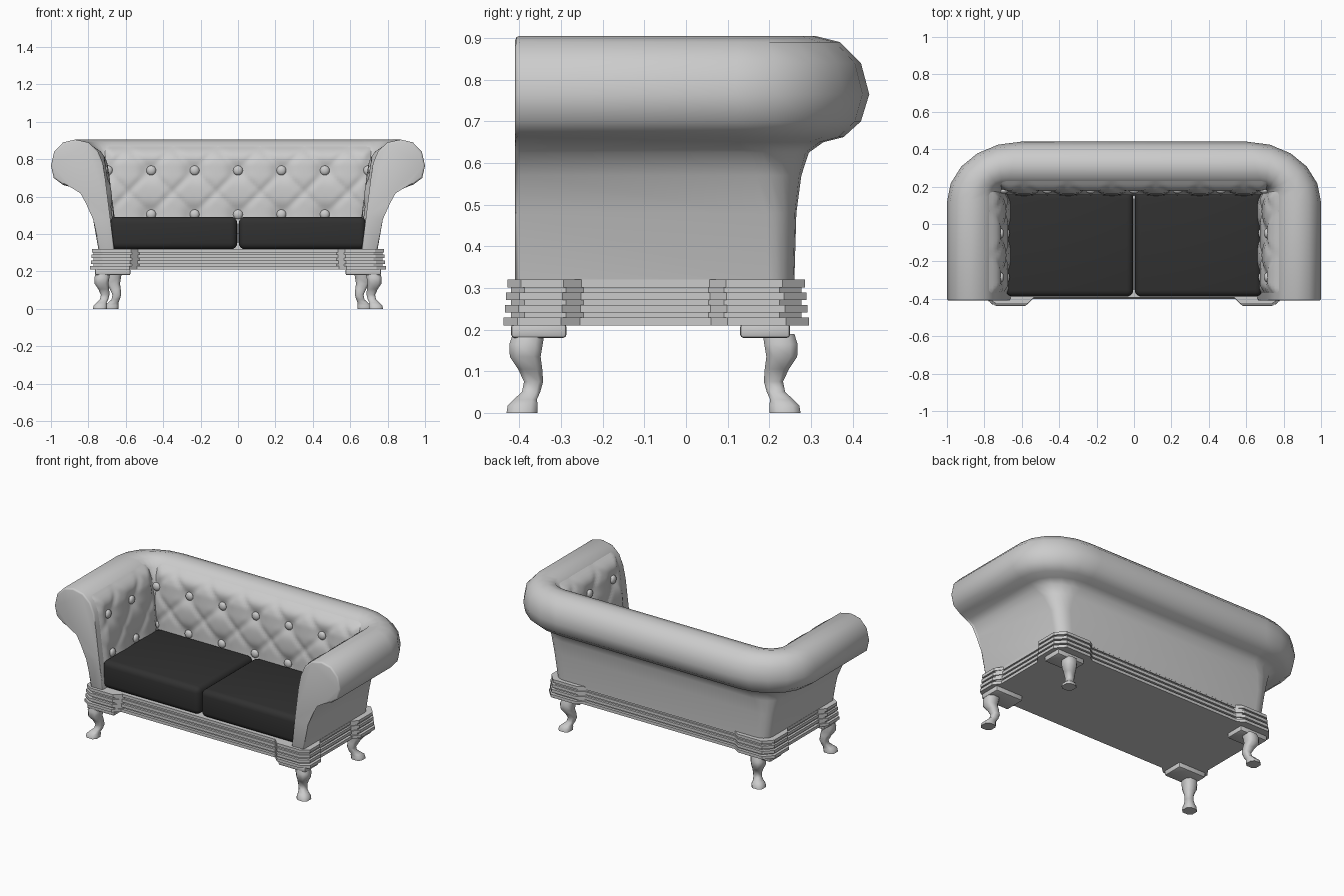
import bpy, bmesh, math
from mathutils import Vector

if "Cube" in bpy.data.objects:
    bpy.data.objects.remove(bpy.data.objects["Cube"])

# arm/back section: arm x, back y, height z, corner radius
PROFILE = [
    (.66, .17, .31, .02), (.685, .175, .5, .02), (.71, .18, .7, .02), (.722, .188, .78, .025),
    (.75, .21, .845, .05), (.80, .25, .89, .12), (.87, .31, .905, .20), (.935, .37, .89, .27),
    (.983, .42, .84, .33), (1.0, .44, .765, .36), (.985, .42, .70, .33), (.935, .378, .662, .28),
    (.875, .33, .65, .22), (.835, .295, .625, .18), (.805, .277, .57, .12),
    (.775, .265, .48, .08), (.745, .26, .31, .07)]
FRONT = -.41
STEP = .235          # button spacing
ROW = .74            # height of the upper button row


def finish(name, bm, smooth=True, angle=40):
    bmesh.ops.recalc_face_normals(bm, faces=bm.faces[:])
    me = bpy.data.meshes.new(name)
    bm.to_mesh(me)
    bm.free()
    ob = bpy.data.objects.new(name, me)
    bpy.context.collection.objects.link(ob)
    bpy.ops.object.select_all(action='DESELECT')
    ob.select_set(True)
    bpy.context.view_layer.objects.active = ob
    if smooth:
        bpy.ops.object.shade_smooth_by_angle(angle=math.radians(angle))
    return ob


def loft(bm, rings, caps=True):
    rows = [[bm.verts.new(p) for p in r] for r in rings]
    for a, b in zip(rows, rows[1:]):
        for i in range(len(a)):
            j = (i + 1) % len(a)
            bm.faces.new((a[i], a[j], b[j], b[i]))
    return [bm.faces.new(rows[0]), bm.faces.new(rows[-1])] if caps else []


def box(name, lo, hi, bevel, segments):
    bm = bmesh.new()
    bmesh.ops.create_cube(bm, size=1)
    for v in bm.verts:
        v.co = Vector([(l + h) / 2 + c * (h - l) for l, h, c in zip(lo, hi, v.co)])
    bmesh.ops.bevel(bm, geom=bm.edges[:], offset=bevel, segments=segments, profile=.5, affect='EDGES')
    return finish(name, bm)


# upholstered shell: section swept round the arms and back
right = [[(a, FRONT, z) for a, b, z, r in PROFILE]]
SEG = 5
for k in range(SEG + 1):
    t = k / SEG * math.pi / 2
    right.append([(a - 1.1 * r * (1 - math.cos(t)), b - .9 * r * (1 - math.sin(t)), z)
                  for a, b, z, r in PROFILE])
left = [[(-x, y, z) for x, y, z in ring] for ring in reversed(right)]
bm = bmesh.new()
caps = loft(bm, right + left)
rim = {e for f in caps for e in f.edges}
bmesh.ops.bevel(bm, geom=list(rim), offset=.01, segments=2, profile=.5, affect='EDGES')
finish("arms_and_back", bm, angle=50)


# tufted inner panels
def inner(z, col):
    for p, q in zip(PROFILE, PROFILE[1:]):
        if p[2] <= z <= q[2]:
            return p[col] + (q[col] - p[col]) * (z - p[2]) / (q[2] - p[2])


def puff(s, z, lo, hi, origin):
    u, v = (s - origin) / STEP, (z - ROW) / STEP
    r = math.hypot(u - round(u), v - round(v)) * STEP
    h = 1 - math.exp(-(r / .05) ** 2)
    for w in (u + v, u - v):
        h *= 1 - .35 * math.exp(-((w - round(w)) / .1) ** 2)
    edge = min((s - lo) / .04, (hi - s) / .04, (.87 - z) / .05, 1)
    return .024 * h * max(edge, 0) - .001 * (edge <= 0)


def panel(name, lo, hi, origin, place):
    bm = bmesh.new()
    n, m = round((hi - lo) / .014), 34
    grid = []
    for i in range(n + 1):
        s = lo + (hi - lo) * i / n
        row = []
        for j in range(m + 1):
            z = .40 + .47 * j / m
            row.append(bm.verts.new(place(s, z, puff(s, z, lo, hi, origin))))
        grid.append(row)
    for i in range(n):
        for j in range(m):
            bm.faces.new((grid[i][j], grid[i + 1][j], grid[i + 1][j + 1], grid[i][j + 1]))
    finish(name, bm, angle=80)


def button(name, loc, axis):
    bm = bmesh.new()
    bmesh.ops.create_uvsphere(bm, u_segments=12, v_segments=8, radius=.026)
    for v in bm.verts:
        v.co[axis] *= .6
        v.co += Vector(loc)
    finish(name, bm)


panel("tufted_back", -.715, .715, 0, lambda s, z, h: (s, inner(z, 1) - h, z))
for side in (-1, 1):
    panel("tufted_arm", -.37, .175, -.05, lambda s, z, h: (side * (inner(z, 0) - h), s, z))
for z in (ROW, ROW - STEP):
    for i in range(-3, 4):
        button("back_button", (i * .232, inner(z, 1) - .006, z), 1)
    for side in (-1, 1):
        for y in (-.05, -.285):
            button("arm_button", (side * (inner(z, 0) - .006), y, z), 0)

# stepped base with projecting corner blocks
HALF = [(.54, -.40), (.58, -.438), (.74, -.438), (.79, -.405), (.79, -.30), (.757, -.255),
        (.757, .06), (.79, .10), (.79, .24), (.74, .295), (.57, .295), (.53, .268)]
OUTLINE = HALF + [(-x, y) for x, y in reversed(HALF)]


def slab(name, z0, z1, inset):
    ring = [(x * (1 - inset / .79), (y + .07) * (1 - inset / .36) - .07) for x, y in OUTLINE]
    bm = bmesh.new()
    loft(bm, [[(x, y, z) for x, y in ring] for z in (z0, z1)])
    finish(name, bm, smooth=False)


slab("base_core", .215, .315, .018)
for i in range(4):
    z = .21 + i * .0305
    slab("base_moulding", z, z + .0185, .003 * i)

# curved legs: height, outward shift, half width
LEG = [(.19, 0, .038), (.165, .006, .04), (.135, .008, .037), (.105, -.004, .029), (.075, -.012, .023),
       (.05, -.006, .022), (.032, .008, .028), (.018, .014, .036), (0, .016, .037)]
for sx in (-1, 1):
    for name, x, y, sy in (("front", .722, -.378, -1), ("back", .66, .222, 1)):
        rings = []
        for z, off, h in LEG:
            cx, cy = x + off, y + sy * off
            c = h * .55
            rings.append([(sx * (cx + px), cy + py, z) for px, py in
                          ((h, c), (c, h), (-c, h), (-h, c), (-h, -c), (-c, -h), (c, -h), (h, -c))])
        bm = bmesh.new()
        loft(bm, rings)
        finish(name + "_leg", bm, angle=50)
        y0, y1 = (-.42, -.287) if sy < 0 else (.13, .25)
        x0, x1 = sorted((sx * .575, sx * .765))
        box(name + "_leg_bracket", (x0, y0, .18), (x1, y1, .214), .008, 2)

# seat cushions
dark = bpy.data.materials.new("dark_fabric")
dark.diffuse_color = (.03, .03, .03, 1)
dark.use_nodes = True
dark.node_tree.nodes["Principled BSDF"].inputs["Base Color"].default_value = dark.diffuse_color
for sx in (-1, 1):
    x0, x1 = sorted((sx * .004, sx * .685))
    ob = box("seat_cushion", (x0, -.388, .318), (x1, .172, .492), .035, 4)
    ob.data.materials.append(dark)
